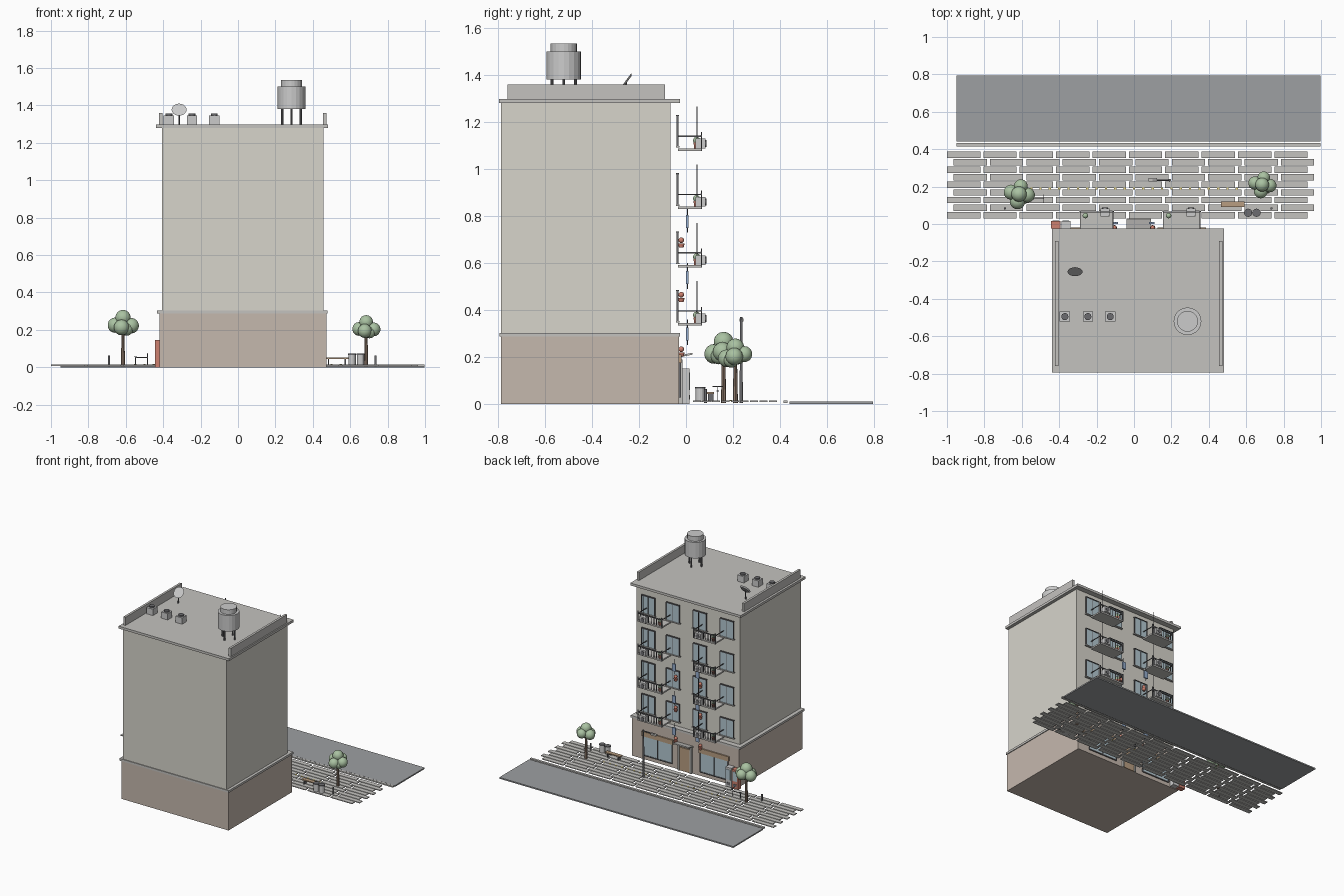
import bpy, bmesh, math
from mathutils import Vector


def mat(name, r, g, b):
    m = bpy.data.materials.new(name)
    m.diffuse_color = (r, g, b, 1)
    return m


WALL = mat("wall_beige", 0.68, 0.66, 0.60)
BASE = mat("base_brown", 0.56, 0.48, 0.42)
TRIM = mat("trim_grey", 0.55, 0.54, 0.52)
ASPH = mat("asphalt", 0.34, 0.35, 0.36)
GLASS = mat("glass_blue", 0.45, 0.58, 0.64)
DARK = mat("dark_metal", 0.15, 0.15, 0.16)
RED = mat("red_paint", 0.62, 0.22, 0.16)
WOOD = mat("wood", 0.48, 0.34, 0.22)
LEAF = mat("leaves", 0.40, 0.54, 0.36)
BARK = mat("bark", 0.28, 0.20, 0.15)
YELL = mat("yellow", 0.80, 0.65, 0.20)
BLUE = mat("blue_cloth", 0.30, 0.42, 0.62)


def finish(name, bm, m):
    me = bpy.data.meshes.new(name)
    bm.to_mesh(me)
    bm.free()
    ob = bpy.data.objects.new(name, me)
    bpy.context.collection.objects.link(ob)
    if m:
        me.materials.append(m)
    return ob


def add_box(bm, x0, x1, y0, y1, z0, z1):
    vs = bmesh.ops.create_cube(bm, size=1)["verts"]
    for v in vs:
        v.co = Vector(((x0 + x1) / 2 + v.co.x * (x1 - x0),
                       (y0 + y1) / 2 + v.co.y * (y1 - y0),
                       (z0 + z1) / 2 + v.co.z * (z1 - z0)))


def boxes(name, m, *bs):
    bm = bmesh.new()
    for b in bs:
        add_box(bm, *b)
    return finish(name, bm, m)


def rod(name, m, p, q, r, r2=None, n=12):
    p, q = Vector(p), Vector(q)
    bm = bmesh.new()
    bmesh.ops.create_cone(bm, cap_ends=True, segments=n, radius1=r,
                          radius2=r if r2 is None else r2, depth=(q - p).length)
    ob = finish(name, bm, m)
    ob.rotation_mode = 'QUATERNION'
    ob.rotation_quaternion = (q - p).to_track_quat('Z', 'Y')
    ob.location = (p + q) / 2
    return ob


def ball(name, m, c, r):
    bm = bmesh.new()
    bmesh.ops.create_uvsphere(bm, u_segments=14, v_segments=9, radius=r)
    for f in bm.faces:
        f.smooth = True
    ob = finish(name, bm, m)
    ob.location = c
    return ob


# Building shell
boxes("ground_floor", BASE, (-0.42, 0.472, -0.787, -0.03, 0, 0.29))
boxes("upper_block", WALL, (-0.405, 0.457, -0.787, -0.065, 0.29, 1.285))
boxes("floor_ledge", TRIM, (-0.433, 0.478, -0.793, -0.025, 0.287, 0.303))
boxes("roof_slab", TRIM, (-0.438, 0.481, -0.795, -0.025, 1.28, 1.298))
boxes("roof_parapets", TRIM, *[(x, x + 0.017, -0.76, -0.09, 1.295, 1.36) for x in (-0.422, 0.455)])

# Road, kerb, paving and guide studs
boxes("road", ASPH, (-0.95, 0.998, 0.44, 0.795, 0, 0.01))
boxes("kerb", TRIM, (-0.95, 0.998, 0.415, 0.432, 0.004, 0.014))
boxes("paving_stones", TRIM, *[(x, x + 0.178, y, y + 0.034, 0.008, 0.014)
                               for r in range(9)
                               for y in [0.03 + 0.0405 * r]
                               for i in range(10)
                               for x in [(-1.0 if r % 2 == 0 else -0.965) + 0.1945 * i]])
boxes("guide_studs", YELL, *[(x - 0.006, x + 0.006, 0.185, 0.195, 0.013, 0.017)
                             for x in [-0.55 + 0.05 * i for i in range(23)]])

# Four upper storeys: windows and balconies
for k in range(4):
    z = 0.333 + 0.248 * k
    for x in (0.34, 0.135, -0.09, -0.315):
        a, b, c, d = x - 0.052, x + 0.052, z + 0.02, z + 0.148
        boxes("window_glass", GLASS, (a, b, -0.04, -0.035, c, d))
        boxes("window_frame", DARK,
              (a - 0.005, a, -0.041, -0.032, c, d), (b, b + 0.005, -0.041, -0.032, c, d),
              (a - 0.005, b + 0.005, -0.043, -0.03, d, d + 0.005),
              (x - 0.002, x + 0.002, -0.041, -0.033, c, d))
        boxes("window_sill", TRIM, (a - 0.01, b + 0.01, -0.043, -0.028, c - 0.006, c))
    for x0, x1, ac in ((-0.29, -0.11, -0.155), (0.155, 0.355, 0.305)):
        boxes("balcony_slab", TRIM, (x0, x1, -0.035, 0.068, z, z + 0.011))
        bars = [(x0 + (x1 - x0) * i / 9 - 0.002, x0 + (x1 - x0) * i / 9 + 0.002,
                 0.063, 0.067, z + 0.01, z + 0.065) for i in range(10)]
        boxes("balcony_railing", DARK, (x0, x1, 0.062, 0.068, z + 0.06, z + 0.067),
              (x0, x0 + 0.004, -0.035, 0.067, z + 0.06, z + 0.065),
              (x1 - 0.004, x1, -0.035, 0.067, z + 0.06, z + 0.065),
              (x0 - 0.002, x0 + 0.004, 0.063, 0.069, z, z + 0.08),
              (x1 - 0.004, x1 + 0.002, 0.063, 0.069, z, z + 0.08), *bars)
        boxes("cooling_unit", None, (ac - 0.025, ac + 0.025, 0.04, 0.084, z + 0.011, z + 0.052))
        rod("unit_fan", DARK, (ac, 0.084, z + 0.031), (ac, 0.087, z + 0.031), 0.015)
        rod("balcony_pole", DARK, (ac + 0.018, 0.047, z + 0.01), (ac + 0.018, 0.047, z + 0.19), 0.002, n=6)
        rod("potted_plant", RED, (x0 + 0.03, 0.045, z + 0.011), (x0 + 0.03, 0.045, z + 0.035), 0.01, 0.013)
        ball("plant_leaves", LEAF, (x0 + 0.03, 0.045, z + 0.045), 0.015)

# Hanging cloths and red flower pots between storeys
for k in range(3):
    z = 0.22 + 0.232 * k
    for x in (0.1, -0.105):
        rod("flower_pot", RED, (x, -0.02, z - 0.018), (x, -0.02, z), 0.010, 0.014)
        ball("red_flower", RED, (x, -0.02, z + 0.013), 0.012)
    z = 0.27 + 0.24 * k
    for x in (0.095, -0.1):
        rod("drying_line", DARK, (x, 0.006, z - 0.02), (x, 0.006, z + 0.09), 0.0015, n=6)
        boxes("hanging_cloth", BLUE, (x - 0.014, x + 0.014, 0.001, 0.011, z, z + 0.055))

# Shop fronts and entrance
for a, b, top in ((0.135, 0.375, 0.175), (-0.33, -0.1, 0.175)):
    boxes("shop_glass", GLASS, (a, b, -0.032, -0.026, 0.035, top))
    mid = (a + b) / 2
    boxes("shop_frame", DARK, *[(x - 0.003, x + 0.003, -0.032, -0.022, 0.03, top) for x in (a, mid, b)],
          (a, b, -0.032, -0.022, 0.028, 0.035))
    boxes("shop_fascia", WOOD, (a - 0.01, b + 0.01, -0.032, -0.02, top, top + 0.035))
boxes("entrance_door", WOOD, (-0.02, 0.07, -0.032, -0.022, 0, 0.175))
boxes("entrance_frame", TRIM, (-0.032, -0.02, -0.032, -0.015, 0, 0.19), (0.07, 0.082, -0.032, -0.015, 0, 0.19))
canopy = boxes("entrance_canopy", TRIM, (-0.065, 0.065, -0.03, 0.03, -0.004, 0.004))
canopy.location = (0.025, -0.002, 0.208)
canopy.rotation_euler.x = math.radians(12)

# Vending machines
for n, m, a, b, h in (("red_vending_machine", RED, -0.443, -0.393, 0.146), ("grey_vending_machine", None, -0.388, -0.34, 0.15)):
    boxes(n, m, (a, b, -0.024, 0.015, 0, h))
    boxes("vending_window", GLASS, (a + 0.007, b - 0.007, 0.014, 0.018, 0.06, h - 0.015))
    boxes("vending_slot", DARK, (a + 0.01, b - 0.01, 0.014, 0.018, 0.02, 0.038))

# Street trees
for x, y, h, s in ((-0.615, 0.16, 0.225, 1.0), (0.685, 0.21, 0.205, 0.9)):
    rod("tree_trunk", BARK, (x, y, 0.005), (x, y, h), 0.011, 0.007, n=8)
    for dx, dy, dz, r in ((0, 0, 0.04, 0.042), (-0.042, 0.01, 0, 0.041), (0.045, -0.005, -0.003, 0.041),
                          (0.01, 0.042, 0.008, 0.038), (-0.008, -0.04, -0.012, 0.042), (0.02, -0.02, -0.02, 0.036)):
        ball("tree_crown", LEAF, (x + dx * s, y + dy * s, h + dz * s), r * s)

# Street lamp
rod("lamp_post", DARK, (0.19, 0.235, 0.005), (0.19, 0.235, 0.37), 0.007, 0.005)
rod("lamp_arm", DARK, (0.19, 0.235, 0.362), (0.1, 0.235, 0.362), 0.004)
boxes("lamp_head", TRIM, (0.078, 0.122, 0.227, 0.245, 0.352, 0.364))

# Bench, bins, bollards and cycle
boxes("bench_seat", WOOD, (0.465, 0.592, 0.09, 0.12, 0.043, 0.051))
boxes("bench_legs", DARK, *[(x, x + 0.007, 0.093, 0.117, 0.01, 0.044) for x in (0.48, 0.57)])
for x in (0.61, 0.655):
    rod("litter_bin", None, (x, 0.06, 0.008), (x, 0.06, 0.066), 0.02, n=16)
    rod("bin_lid", DARK, (x, 0.06, 0.066), (x, 0.06, 0.073), 0.022, n=16)
for x in (-0.69, 0.735):
    rod("bollard", DARK, (x, 0.083, 0.005), (x, 0.083, 0.063), 0.006)
boxes("cycle_frame", DARK, (-0.55, -0.546, 0.133, 0.137, 0.012, 0.053), (-0.486, -0.482, 0.133, 0.137, 0.012, 0.074),
      (-0.55, -0.482, 0.133, 0.137, 0.05, 0.054), (-0.487, -0.483, 0.112, 0.158, 0.072, 0.076),
      (-0.557, -0.539, 0.13, 0.14, 0.054, 0.058))

# Roof water tank on four legs
tx, ty = 0.286, -0.52
for i in range(4):
    a = math.pi / 2 * i
    lx, ly = tx + 0.05 * math.cos(a), ty + 0.05 * math.sin(a)
    rod("tank_leg", DARK, (lx, ly, 1.295), (lx, ly, 1.385), 0.006, n=8)
rod("water_tank", None, (tx, ty, 1.38), (tx, ty, 1.5), 0.074, n=20)
rod("tank_cap", None, (tx, ty, 1.5), (tx, ty, 1.535), 0.056, n=20)

# Roof cooling boxes
for x in (-0.37, -0.247, -0.127):
    boxes("roof_unit", None, (x - 0.027, x + 0.027, -0.522, -0.468, 1.297, 1.345))
    rod("roof_unit_fan", DARK, (x, -0.495, 1.345), (x, -0.495, 1.356), 0.019, n=14)

# Dish aerial
rod("dish_pole", DARK, (-0.315, -0.262, 1.295), (-0.315, -0.255, 1.37), 0.004, n=8)
c, nrm = Vector((-0.315, -0.252, 1.375)), Vector((0, -0.8, 0.59))
rod("dish_bowl", None, c - nrm * 0.004, c + nrm * 0.004, 0.03, 0.04, n=20)
